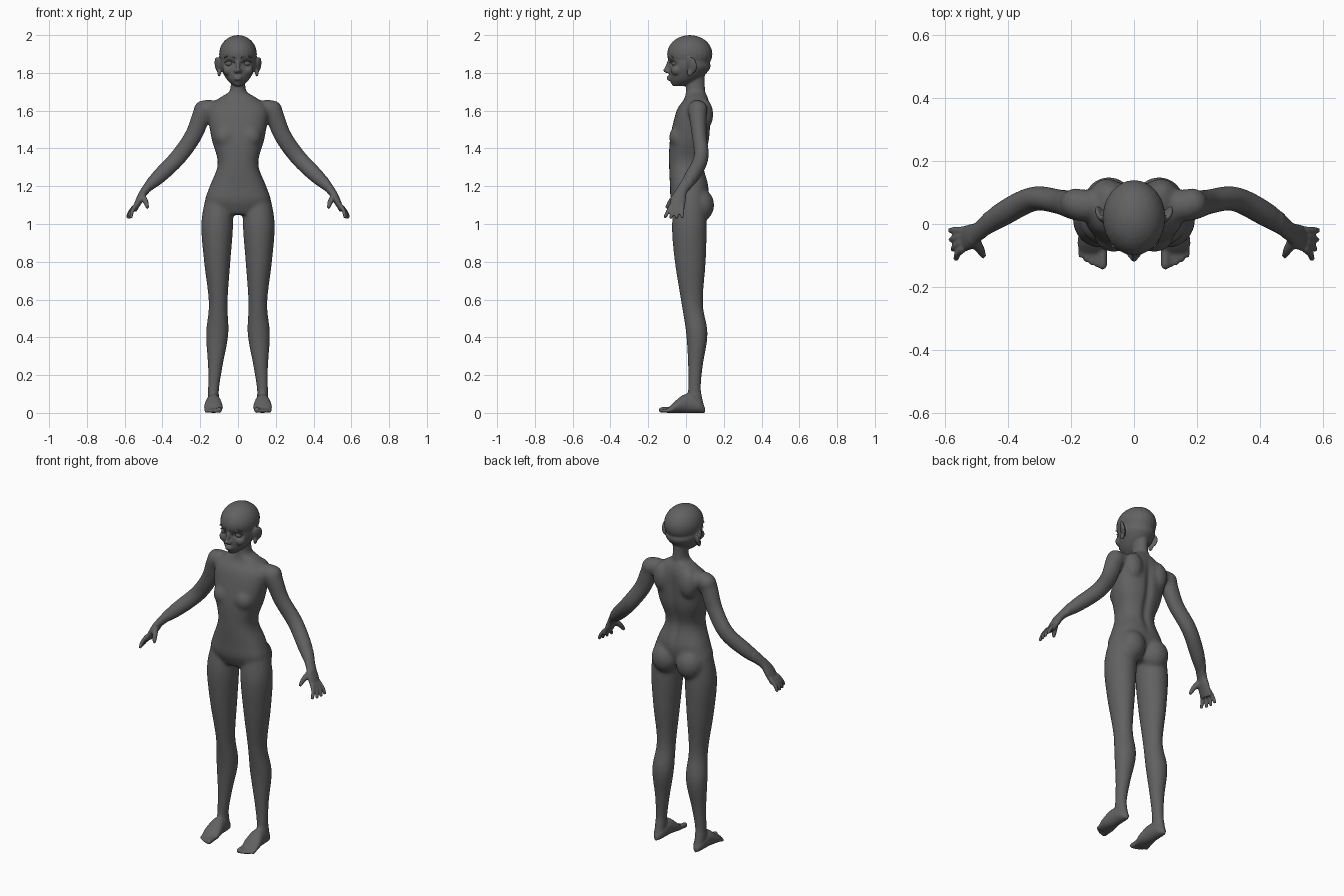
import bpy
import bmesh
from math import cos, sin, pi, exp, copysign
from mathutils import Vector, Matrix, Euler

cube = bpy.data.objects.get("Cube")
if cube:
    bpy.data.objects.remove(cube, do_unlink=True)

grey = bpy.data.materials.new("dark_grey")
grey.use_nodes = True
shade = .12
grey.diffuse_color = (shade, shade, shade, 1)
grey.node_tree.nodes["Principled BSDF"].inputs["Base Color"].default_value = grey.diffuse_color

X_AXIS, Y_AXIS, Z_AXIS = Matrix.Identity(3)


def spline(rows, steps=5):
    """Smooth interpolation through every station."""
    rows = [Vector(row) for row in rows]
    padded = [rows[0], *rows, rows[-1]]
    result = []
    for before, start, end, after in zip(padded, padded[1:], padded[2:], padded[3:]):
        leave, arrive = (end - before) / 2, (after - start) / 2
        for step in range(steps):
            t = step / steps
            ease = t * t * (3 - 2 * t)
            result.append(start.lerp(end, ease) + leave * t * (1 - t) ** 2
                          - arrive * t * t * (1 - t))
    return result + [rows[-1]]


def loft(bm, stations, axes=None, power=2, sides=28):
    """Skin oval rings (x, y, z, radius_u, radius_v); without axes they follow the path."""
    rows = spline(stations)
    centres = [Vector(row[:3]) for row in rows]
    last = len(rows) - 1
    rings = []
    for i, (centre, row) in enumerate(zip(centres, rows)):
        if axes:
            u, v = axes
        else:
            along = (centres[min(i + 1, last)] - centres[max(i - 1, 0)]).normalized()
            u = (Y_AXIS - along * along.y).normalized()
            v = along.cross(u)
        ring = []
        for k in range(sides):
            angle = 2 * pi * k / sides
            across, deep = (copysign(abs(f) ** (2 / power), f) for f in (cos(angle), sin(angle)))
            ring.append(bm.verts.new(centre + u * across * row[3] + v * deep * row[4]))
        rings.append(ring)
    for lower, upper in zip(rings, rings[1:]):
        for k in range(sides):
            bm.faces.new((lower[k - 1], lower[k], upper[k], upper[k - 1]))
    bm.faces.new(rings[0])
    bm.faces.new(rings[-1])


def column(bm, profile, power=2):
    """Upright loft from (z, front, back, half_width) and an optional sideways offset."""
    loft(bm, [(sum(offset), (front + back) / 2, z, width, (back - front) / 2)
              for z, front, back, width, *offset in profile], (X_AXIS, Y_AXIS), power)


def ball(bm, position, size, turn=(0, 0, 0)):
    place = Matrix.LocRotScale(Vector(position), Euler(turn), Vector(size))
    bmesh.ops.create_uvsphere(bm, u_segments=24, v_segments=16, radius=1, matrix=place)


def digit(bm, points, root, tip):
    """Tapered tube with round ends."""
    last = len(points) - 1
    radii = [root + (tip - root) * i / last for i in range(last + 1)]
    loft(bm, [(*point, r, r) for point, r in zip(points, radii)], sides=12)
    ball(bm, points[0], (root, root, root))
    ball(bm, points[-1], (tip, tip, tip))


def mirror(bm):
    copy = bmesh.ops.duplicate(bm, geom=bm.verts[:] + bm.edges[:] + bm.faces[:])
    verts = [item for item in copy["geom"] if isinstance(item, bmesh.types.BMVert)]
    bmesh.ops.scale(bm, vec=(-1, 1, 1), verts=verts)


def finish(bm, name):
    bmesh.ops.recalc_face_normals(bm, faces=bm.faces[:])
    mesh = bpy.data.meshes.new(name)
    bm.to_mesh(mesh)
    bm.free()
    mesh.materials.append(grey)
    mesh.shade_smooth()
    obj = bpy.data.objects.new(name, mesh)
    bpy.context.collection.objects.link(obj)
    return obj


bm = bmesh.new()

# Leg
column(bm, [(1.15, -.05, .1, .07, .1), (1, -.075, .11, .085, .11), (.8, -.06, .105, .07, .11),
            (.58, -.025, .09, .05, .105), (.42, 0, .115, .06, .11), (.25, .01, .09, .04, .12),
            (.12, .01, .08, .03, .13), (.02, 0, .1, .03, .13)])

# Foot, then toes that shorten outwards
loft(bm, [(.13, y, height / 2, width, height / 2) for y, width, height in (
    (.1, .01, .03), (.07, .03, .07), (0, .04, .1), (-.06, .05, .06), (-.1, .04, .02))],
    (X_AXIS, Z_AXIS))
for toe in range(5):
    x = .1 + .017 * toe
    radius = .01 if toe else .015
    reach = .002 * toe * toe - .13
    digit(bm, [(x, -.07, .02), (x, reach, radius)], radius, radius)

# Arm and palm
loft(bm, [(.12, .06, 1.6, .05, .05), (.18, .06, 1.6, .05, .05), (.235, .07, 1.47, .04, .047),
          (.32, .08, 1.35, .04, .045), (.42, .03, 1.25, .04, .04), (.49, -.02, 1.18, .03, .023),
          (.52, -.04, 1.13, .04, .02), (.55, -.05, 1.07, .04, .012)])
ball(bm, (.185, .065, 1.605), (.05, .05, .05))

# Fingers fanned across the palm, and thumb
for finger in range(4):
    bow = .01 * sin(pi * (finger + 1) / 5)
    base = Vector((.54 + bow, .02 * finger - .08, 1.1 - bow))
    tip = base + Vector((.02 + .006 * finger, .01 * finger - .03, -.055))
    knuckle = base.lerp(tip, .5) + X_AXIS * .005
    digit(bm, [base, knuckle, tip], .0125, .0095)
digit(bm, [(.51, -.05, 1.15), (.49, -.08, 1.12), (.48, -.1, 1.09)], .02, .01)

# Breast, shoulder blade and buttock
ball(bm, (.065, -.04, 1.46), (.06, .05, .06))
ball(bm, (.085, .095, 1.58), (.055, .05, .085))
ball(bm, (.08, .07, 1.1), (.08, .08, .09))

# Ear, nostril and cheek
ball(bm, (.106, .03, 1.84), (.011, .03, .045), (0, .2, -.5))
ball(bm, (.1, .02, 1.8), (.01, .015, .02))
ball(bm, (.012, -.098, 1.808), (.01, .01, .01))
ball(bm, (.05, -.05, 1.815), (.03, .03, .03))
mirror(bm)

# Torso and neck
column(bm, [(1.7, 0, .1, .04), (1.66, -.01, .12, .11), (1.6, -.05, .13, .16),
            (1.45, -.085, .125, .14), (1.32, -.09, .095, .107), (1.2, -.085, .12, .15),
            (1.12, -.08, .11, .17), (1.05, -.05, .07, .1)], 2.4)
column(bm, [(1.8, 0, .1, .04), (1.72, 0, .1, .04), (1.64, -.01, .11, .07)])

# Skull, face and jaw
ball(bm, (0, .02, 1.9), (.1, .12, .1))
column(bm, [(1.9, -.095, .1, .09), (1.84, -.09, .13, .095), (1.8, -.09, .11, .08),
            (1.76, -.086, .06, .055), (1.73, -.07, 0, .02)])

# Nose and lips
loft(bm, [(0, -.085, 1.87, .01, .01), (0, -.107, 1.815, .01, .01), (0, -.1, 1.8, .01, .01)],
     (X_AXIS, Y_AXIS), sides=14)
ball(bm, (0, -.109, 1.813), (.012, .012, .01))
for lip in (1.778, 1.766):
    ball(bm, (0, -.087, lip), (.022, .015, .007))

# Fuse the parts into one skin
body = finish(bm, "fused_parts")
fuse = body.modifiers.new("fuse", "REMESH")
fuse.mode = "VOXEL"
fuse.voxel_size = .005
depsgraph = bpy.context.evaluated_depsgraph_get()
skin = bpy.data.meshes.new_from_object(body.evaluated_get(depsgraph))
bpy.data.objects.remove(body, do_unlink=True)
bm = bmesh.new()
bm.from_mesh(skin)
bpy.data.meshes.remove(skin)


def relax(verts, times):
    for _ in range(times):
        bmesh.ops.smooth_vert(bm, verts=verts, factor=.5, use_axis_x=True,
                              use_axis_y=True, use_axis_z=True)


# Soften everything a little, and the trunk and limbs more than face, hands and feet
relax(bm.verts[:], 3)
relax([v for v in bm.verts if abs(v.co.x) < .47 and .1 < v.co.z < 1.71], 28)

# Eye sockets and spine groove
for v in bm.verts:
    x, y, z = v.co
    if y < 0 and z > 1.75:
        v.co.y += .014 * exp(-((abs(x) - .045) / .022) ** 2 - ((z - 1.85) / .015) ** 2)
    elif y > .05 and z < 1.7:
        v.co.y -= .012 * exp(-(x / .022) ** 2 - ((z - 1.42) / .2) ** 4)
finish(bm, "body")

# Eyeballs
bm = bmesh.new()
ball(bm, (.045, -.056, 1.85), (.022, .02, .016))
mirror(bm)
finish(bm, "eyes")


def face_arc(name, height, depth, radius):
    """Thin ridge arching over each eye and wrapping around the face."""
    bm = bmesh.new()
    arc = [(.045 + .025 * t, .012 * t - depth, height - .01 * t * t) for t in (-1, 0, 1)]
    digit(bm, arc, radius, radius * .6)
    mirror(bm)
    finish(bm, name)


face_arc("eyelids", 1.866, .073, .004)
face_arc("eyebrows", 1.892, .081, .005)
